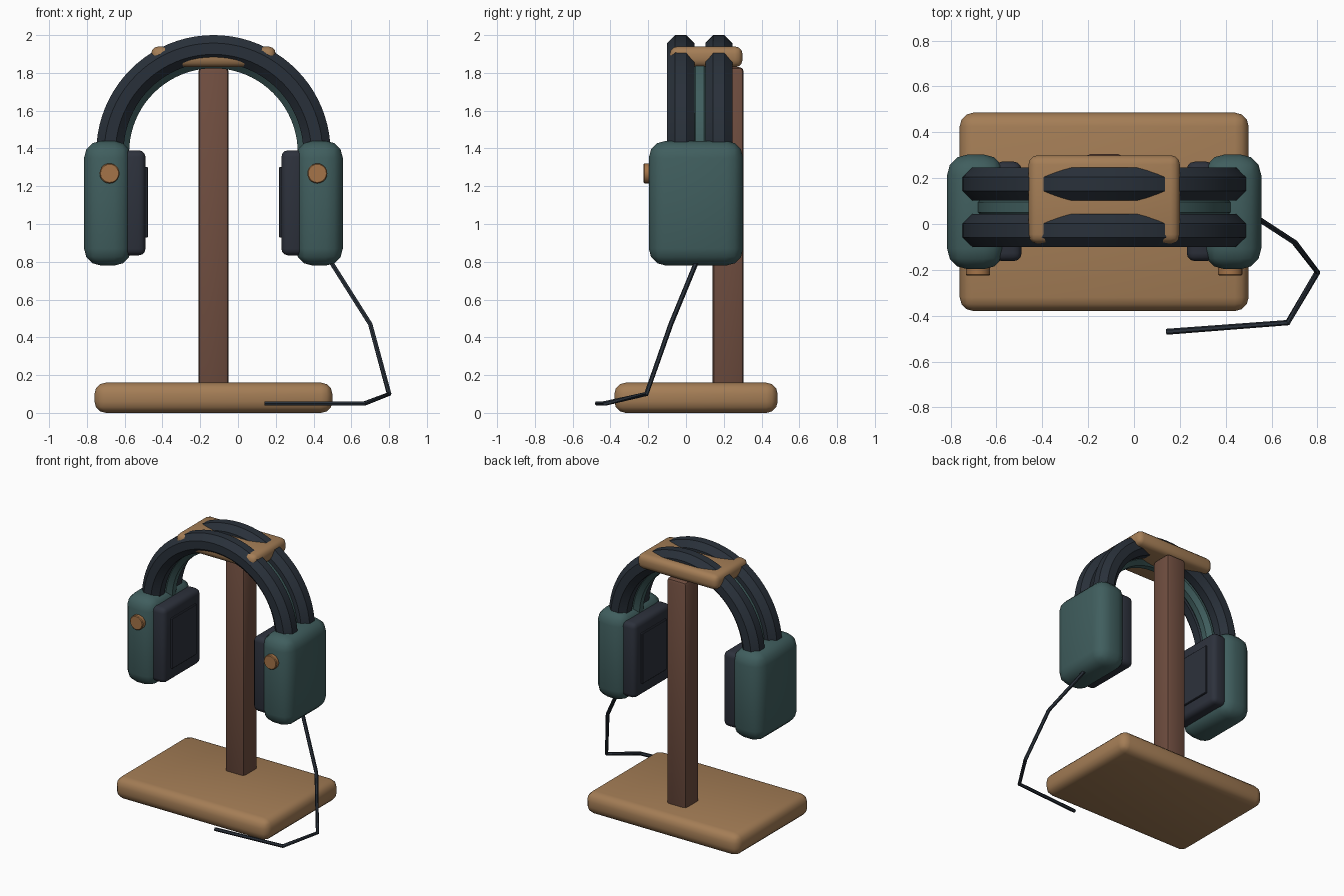
import bpy, bmesh, math
from mathutils import Vector, Matrix

cube = bpy.data.objects.get("Cube")
if cube:
    bpy.data.objects.remove(cube, do_unlink=True)


def material(name, rgb):
    m = bpy.data.materials.new(name)
    m.use_nodes = True
    colour = (*rgb, 1.0)
    m.diffuse_color = colour
    m.node_tree.nodes["Principled BSDF"].inputs["Base Color"].default_value = colour
    return m


OAK = material("light wood", (0.37, 0.205, 0.092))
WALNUT = material("dark wood", (0.162, 0.076, 0.051))
COPPER = material("copper", (0.376, 0.175, 0.065))
TEAL = material("teal shell", (0.051, 0.112, 0.112))
LEATHER = material("dark padding", (0.022, 0.03, 0.042))
CUSHION = material("ear cushion", (0.026, 0.031, 0.045))


def finish(name, bm, mat):
    bmesh.ops.recalc_face_normals(bm, faces=bm.faces)
    mesh = bpy.data.meshes.new(name)
    bm.to_mesh(mesh)
    bm.free()
    mesh.materials.append(mat)
    obj = bpy.data.objects.new(name, mesh)
    bpy.context.collection.objects.link(obj)
    bpy.ops.object.select_all(action='DESELECT')
    obj.select_set(True)
    bpy.context.view_layer.objects.active = obj
    bpy.ops.object.shade_smooth_by_angle(angle=math.radians(30))
    return obj


def rounded_box(name, centre, size, bevel, segments, mat):
    bm = bmesh.new()
    bmesh.ops.create_cube(bm, size=1, matrix=Matrix.Translation(centre) @ Matrix.Diagonal((*size, 1)))
    bmesh.ops.bevel(bm, geom=bm.edges[:], offset=bevel, segments=segments,
                    profile=0.5, affect='EDGES')
    return finish(name, bm, mat)


def tube(name, points, radius, sides, mat):
    """Sweep a regular polygon, flat side outward, along a path."""
    points = [Vector(p) for p in points]
    bm = bmesh.new()
    rings = []
    for i, p in enumerate(points):
        before, after = points[max(i - 1, 0)], points[min(i + 1, len(points) - 1)]
        tangent = ((p - before).normalized() + (after - p).normalized()).normalized()
        u = tangent.cross(Vector((0, 1, 0))).normalized()
        v = tangent.cross(u)
        angles = [math.tau * (k + 0.5) / sides for k in range(sides)]
        rings.append([bm.verts.new(p + radius * (u * math.cos(a) + v * math.sin(a))) for a in angles])
    for a, b in zip(rings, rings[1:]):
        for k in range(sides):
            n = (k + 1) % sides
            bm.faces.new((a[k], a[n], b[n], b[k]))
    bm.faces.new(rings[0])
    bm.faces.new(rings[-1])
    return finish(name, bm, mat)


def arch(radius, y, z, steps=40):
    return [(MID + radius * math.cos(math.pi * i / steps), y,
             z + radius * math.sin(math.pi * i / steps)) for i in range(steps + 1)]


MID = -0.13      # centre line of stand and headset

# Stand
rounded_box("base", (MID, 0.053, 0.08), (1.26, 0.865, 0.16), 0.06, 3, OAK)
rounded_box("post", (MID, 0.223, 0.965), (0.16, 0.165, 1.73), 0.022, 2, WALNUT)
rounded_box("top_rest", (MID, 0.107, 1.885), (0.66, 0.385, 0.11), 0.04, 3, OAK)

# Headband: two padded tubes and an inner strap
for label, y in (("front", -0.028), ("back", 0.174)):
    tube(label + "_headband_tube", arch(0.548, y, 1.38), 0.078, 8, LEATHER)
tube("inner_strap", arch(0.5, 0.073, 1.378), 0.058, 8, TEAL)

# Ear cups, mirrored about the centre line
for label, s in (("left", 1), ("right", -1)):
    rounded_box(label + "_ear_cup", (MID + s * 0.56, 0.053, 1.11), (0.25, 0.5, 0.66), 0.09, 3, TEAL)
    rounded_box(label + "_ear_pad", (MID + s * 0.42, 0.055, 1.112), (0.12, 0.434, 0.556), 0.035, 3, CUSHION)
    rounded_box(label + "_pad_plate", (MID + s * 0.36, 0.055, 1.115), (0.025, 0.29, 0.375), 0.004, 1, CUSHION)
    bm = bmesh.new()
    place = Matrix.Translation((MID + s * 0.55, -0.2, 1.268)) @ Matrix.Rotation(math.pi / 2, 4, 'X')
    bmesh.ops.create_cone(bm, cap_ends=True, segments=20, radius1=0.053, radius2=0.053,
                          depth=0.05, matrix=place)
    rims = [e for e in bm.edges if any(len(f.verts) > 4 for f in e.link_faces)]
    bmesh.ops.bevel(bm, geom=rims, offset=0.005, segments=1, affect='EDGES')
    finish(label + "_knob", bm, COPPER)

# Cable hanging from the left cup and resting in front of the base
tube("cable", [(0.485, 0.06, 0.81), (0.70, -0.08, 0.47), (0.80, -0.21, 0.10),
               (0.67, -0.43, 0.05), (0.14, -0.47, 0.05)], 0.013, 6, LEATHER)
